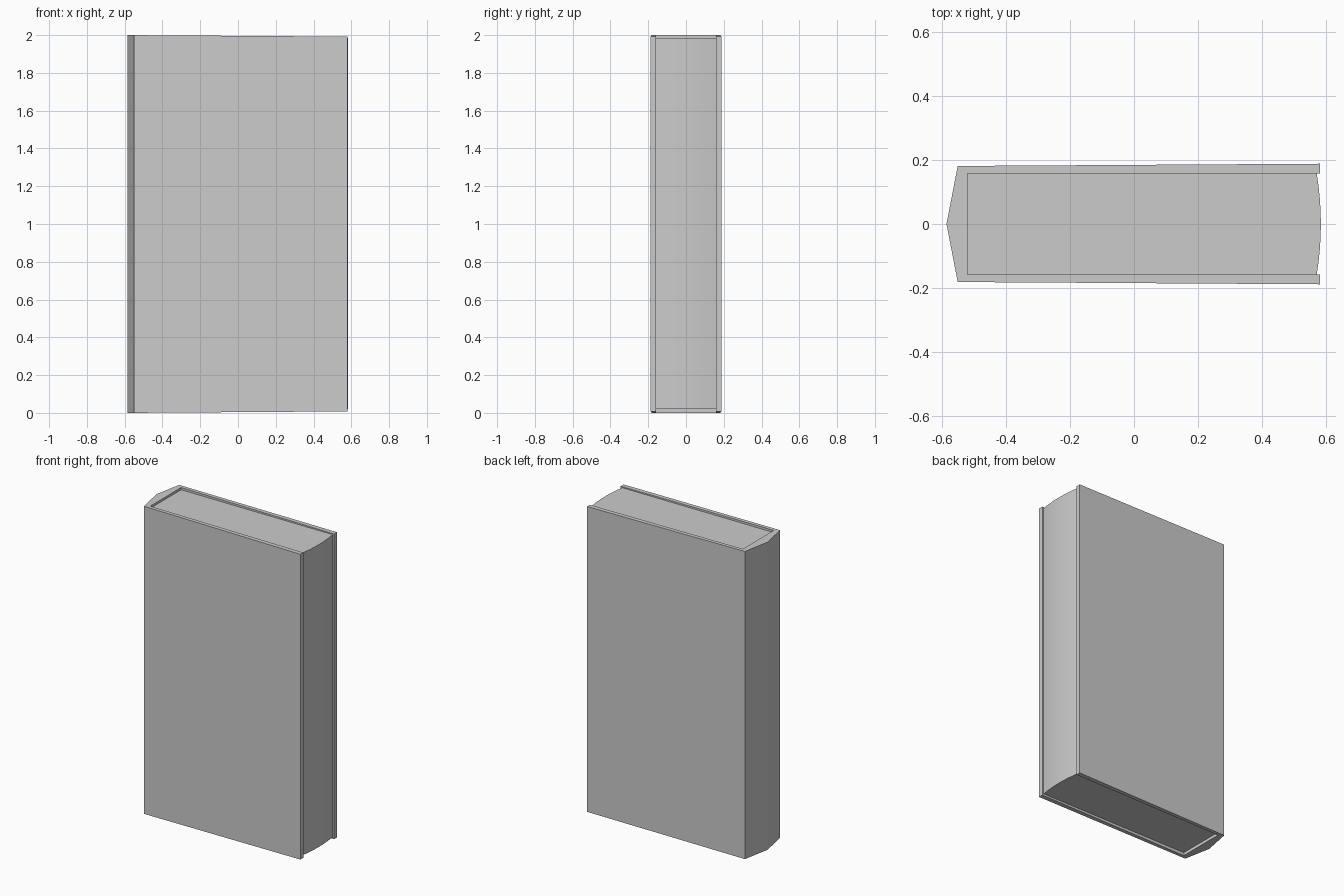
import bpy
import bmesh

# Remove the default cube
old = bpy.data.objects.get("Cube")
if old:
    bpy.data.objects.remove(old, do_unlink=True)

GREY = (0.6, 0.6, 0.6, 1.0)
grey = bpy.data.materials.new("plain_grey")
grey.use_nodes = True
grey.diffuse_color = GREY
grey.node_tree.nodes["Principled BSDF"].inputs["Base Color"].default_value = GREY


def extrude_profile(name, profile, bottom, top, taper=0.0):
    """Extrude an outline in x, y upwards; taper trims the ends towards +x."""
    bm = bmesh.new()
    face = bm.faces.new([bm.verts.new((x, y, bottom)) for x, y in profile])
    grown = bmesh.ops.extrude_face_region(bm, geom=[face])["geom"]
    for v in grown:
        if isinstance(v, bmesh.types.BMVert):
            v.co.z = top
    middle = (bottom + top) / 2
    for v in bm.verts:
        trim = taper * (v.co.x + 0.585) / 1.17
        v.co.z += -trim if v.co.z > middle else trim
    bmesh.ops.recalc_face_normals(bm, faces=bm.faces)
    mesh = bpy.data.meshes.new(name)
    bm.to_mesh(mesh)
    bm.free()
    mesh.materials.append(grey)
    obj = bpy.data.objects.new(name, mesh)
    bpy.context.collection.objects.link(obj)
    return obj


def mirrored(half, centre=()):
    """Complete an outline by mirroring its +y half across y = 0."""
    return half + list(centre) + [(x, -y) for x, y in reversed(half)]


# Cover: two boards joined by a peaked spine, open at the fore edge
outer = mirrored([(0.58, 0.188), (-0.55, 0.181)], [(-0.585, 0)])
inner = mirrored([(0.58, 0.158), (-0.52, 0.158)])
extrude_profile("cover", outer + inner[::-1], 0.0, 2.0, taper=0.008)

# Page block: set in from the cover ends, with a rounded fore edge
fore_edge = [(0.583 - 0.013 * (i / 4) ** 2, 0.158 * i / 4) for i in range(4, 0, -1)]
pages = extrude_profile(
    "page_block",
    mirrored([(-0.52, 0.158)] + fore_edge, [(0.583, 0)]),
    0.02, 1.985)

# Smooth the rounded fore edge only
bpy.ops.object.select_all(action='DESELECT')
pages.select_set(True)
bpy.context.view_layer.objects.active = pages
bpy.ops.object.shade_smooth_by_angle(angle=0.5)
